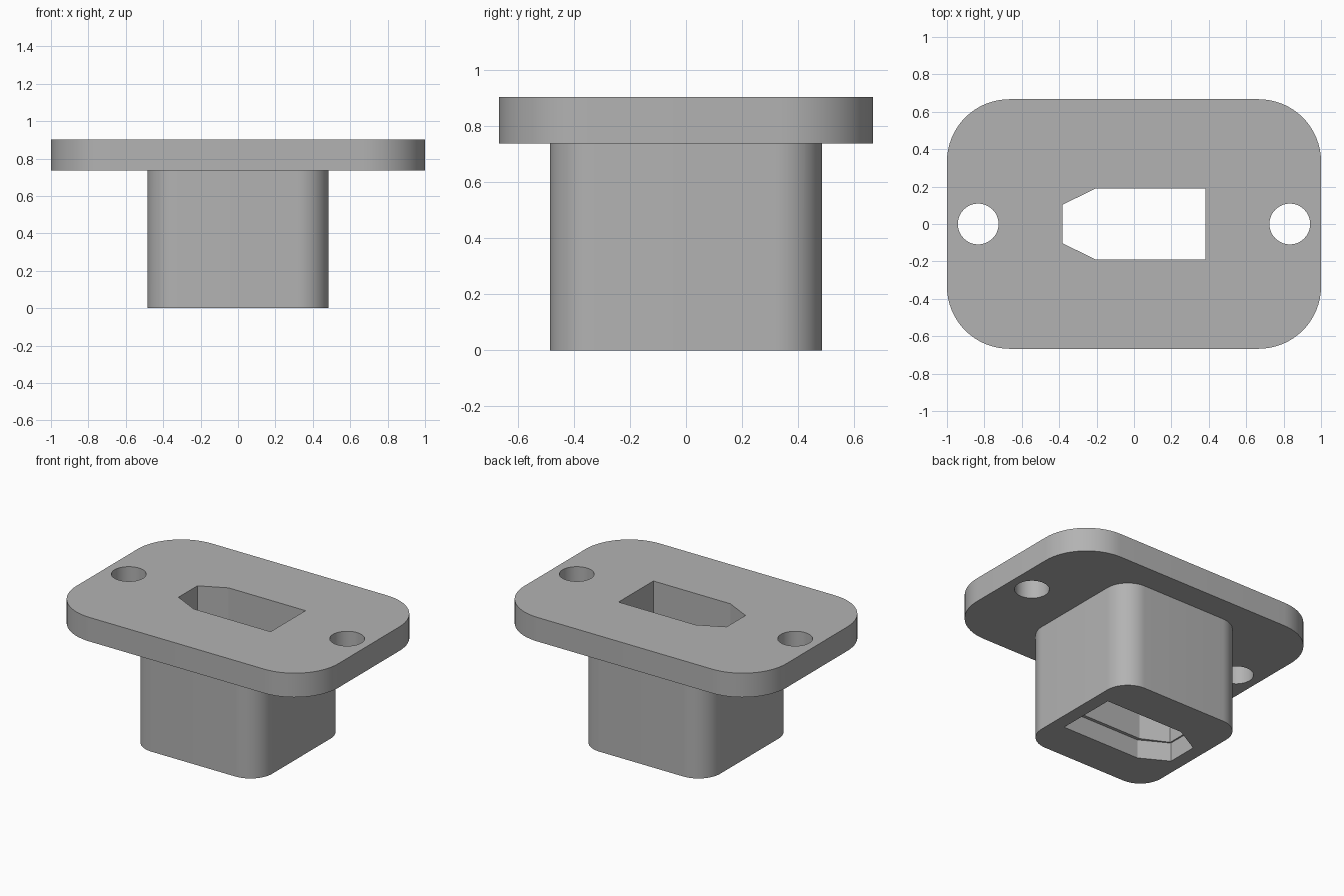
import bpy, bmesh
from math import cos, sin, pi

old = bpy.data.objects.get("Cube")
if old:
    bpy.data.objects.remove(old, do_unlink=True)

grey = bpy.data.materials.new("plain grey")
grey.use_nodes = True
grey.diffuse_color = (0.45, 0.45, 0.45, 1)
grey.node_tree.nodes["Principled BSDF"].inputs["Base Color"].default_value = (0.45, 0.45, 0.45, 1)


def prism(name, outline, z0, z1):
    """Extrude a flat outline from z0 to z1."""
    bm = bmesh.new()
    face = bm.faces.new([bm.verts.new((x, y, z0)) for x, y in outline])
    grown = bmesh.ops.extrude_face_region(bm, geom=[face])["geom"]
    verts = [g for g in grown if isinstance(g, bmesh.types.BMVert)]
    bmesh.ops.translate(bm, verts=verts, vec=(0, 0, z1 - z0))
    bmesh.ops.recalc_face_normals(bm, faces=bm.faces)
    mesh = bpy.data.meshes.new(name)
    bm.to_mesh(mesh)
    bm.free()
    mesh.materials.append(grey)
    obj = bpy.data.objects.new(name, mesh)
    bpy.context.collection.objects.link(obj)
    return obj


def rounded(hx, hy, r, steps=16):
    """Rounded rectangle outline from half sizes and corner radius."""
    pts = []
    for q, (sx, sy) in enumerate([(1, 1), (-1, 1), (-1, -1), (1, -1)]):
        for i in range(steps + 1):
            a = (q + i / steps) * pi / 2
            pts.append((sx * (hx - r) + r * cos(a), sy * (hy - r) + r * sin(a)))
    return pts


def circle(cx, r, steps=48):
    return [(cx + r * cos(2 * pi * i / steps), r * sin(2 * pi * i / steps)) for i in range(steps)]


def slot(hx, hy, tip):
    """Rectangle with its -x corners cut off."""
    upper = [(hx, hy), (-0.205, hy), (-hx, tip)]
    return upper + [(x, -y) for x, y in reversed(upper)]


def apply_boolean(obj, other, operation):
    mod = obj.modifiers.new(operation.title(), "BOOLEAN")
    mod.operation = operation
    mod.solver = "EXACT"
    mod.object = other
    bpy.context.view_layer.objects.active = obj
    bpy.ops.object.modifier_apply(modifier=mod.name)
    bpy.data.objects.remove(other, do_unlink=True)


# Flange plate joined to the square post
body = prism("flanged_socket", rounded(1.0, 0.667, 0.333), 0.737, 0.903)
apply_boolean(body, prism("post", rounded(0.485, 0.485, 0.167), 0, 0.8), "UNION")

# Through slot, wider mouth at the bottom, and two screw holes
apply_boolean(body, prism("slot_cutter", slot(0.382, 0.19, 0.103), -0.1, 1.0), "DIFFERENCE")
apply_boolean(body, prism("mouth_cutter", slot(0.392, 0.212, 0.108), -0.1, 0.13), "DIFFERENCE")
for side in (-1, 1):
    apply_boolean(body, prism("screw_hole_cutter", circle(side * 0.833, 0.109), 0.6, 1.0), "DIFFERENCE")

# Smooth rounded walls, sharp rims
bpy.ops.object.select_all(action="DESELECT")
body.select_set(True)
bpy.context.view_layer.objects.active = body
bpy.ops.object.shade_smooth_by_angle(angle=pi / 9)
